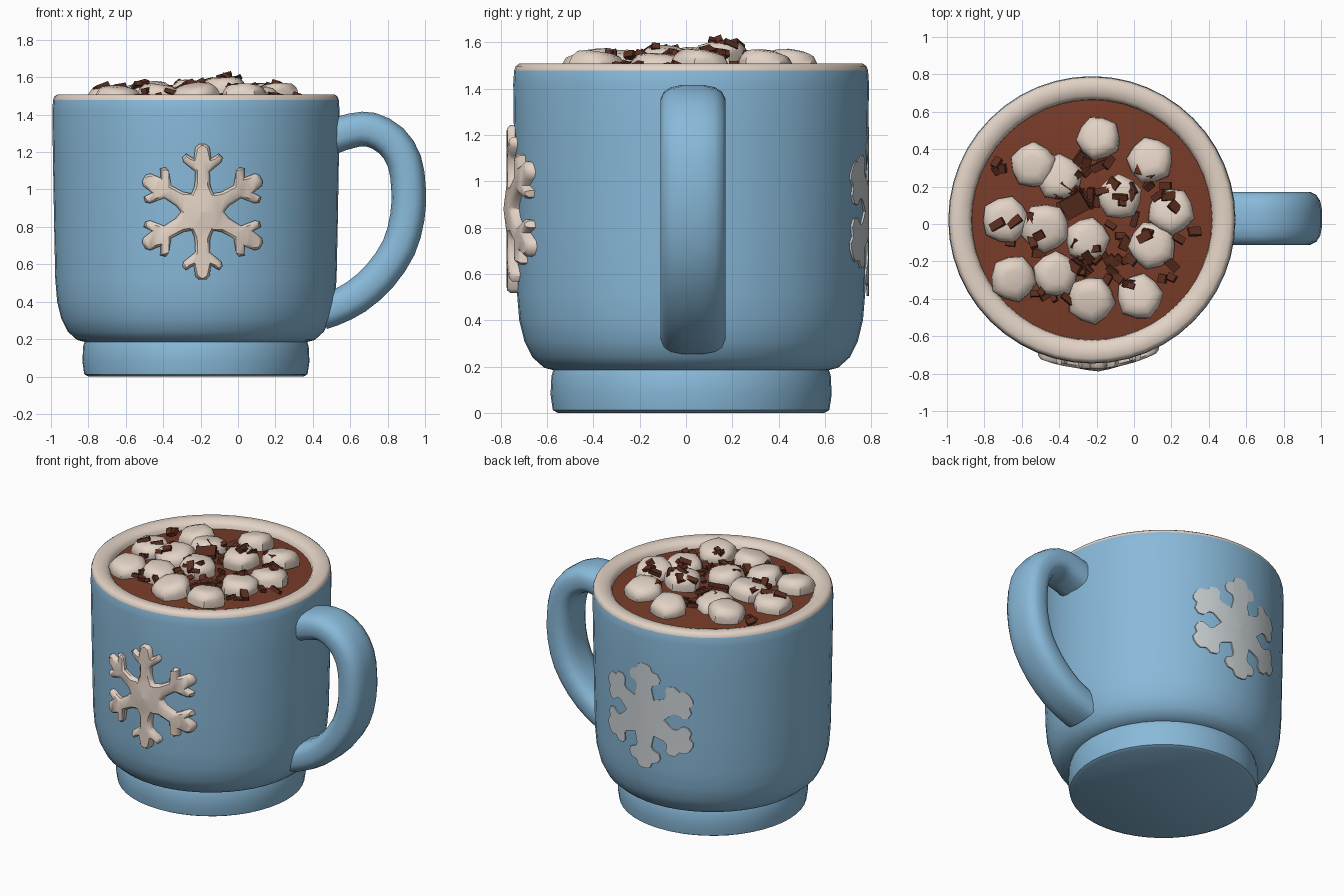
import bpy, bmesh, math, random
from mathutils import Vector, Matrix, Euler

if "Cube" in bpy.data.objects:
    bpy.data.objects.remove(bpy.data.objects["Cube"])

random.seed(7)
CX, CY = -0.225, 0.022      # axis of the cup
CHOC_Z = 1.455              # drink level at the wall


def material(name, rgb):
    m = bpy.data.materials.new(name)
    m.diffuse_color = (*rgb, 1)
    m.use_nodes = True
    m.node_tree.nodes["Principled BSDF"].inputs["Base Color"].default_value = m.diffuse_color
    return m


BLUE = material("glaze blue", (0.25, 0.49, 0.70))
CREAM = material("cream", (0.77, 0.65, 0.56))
PAINT = material("painted pale grey", (0.60, 0.64, 0.66))
COCOA = material("cocoa brown", (0.19, 0.045, 0.022))
CHIP = material("dark chocolate", (0.105, 0.027, 0.014))


def finish(bm, name, mats, angle=40):
    bmesh.ops.recalc_face_normals(bm, faces=bm.faces)
    me = bpy.data.meshes.new(name)
    bm.to_mesh(me)
    bm.free()
    ob = bpy.data.objects.new(name, me)
    bpy.context.collection.objects.link(ob)
    for m in mats:
        me.materials.append(m)
    bpy.ops.object.select_all(action='DESELECT')
    ob.select_set(True)
    bpy.context.view_layer.objects.active = ob
    bpy.ops.object.shade_smooth_by_angle(angle=math.radians(angle))
    return ob


def skin(bm, rings, mat=lambda i: 0):
    """Join equal-length closed loops of points into a tube."""
    loops = [[bm.verts.new(p) for p in ring] for ring in rings]
    n = len(loops[0])
    for i, (a, b) in enumerate(zip(loops, loops[1:])):
        for k in range(n):
            f = bm.faces.new((a[k], a[(k + 1) % n], b[(k + 1) % n], b[k]))
            f.material_index = mat(i)
    return loops


def lathe(name, profile, mats, mat=lambda i: 0, cap=(), seg=48):
    bm = bmesh.new()
    rings = [[(CX + r * math.cos(2 * math.pi * k / seg),
               CY + r * math.sin(2 * math.pi * k / seg), z) for k in range(seg)]
             for r, z in profile]
    loops = skin(bm, rings, mat)
    for c in cap:
        bm.faces.new(loops[c])
    return finish(bm, name, mats)


# Cup: foot, waist, body, then the cream rim rolling inwards
profile = [(0.575, 0.0), (0.597, 0.012), (0.607, 0.08), (0.603, 0.16), (0.595, 0.185),
           (0.635, 0.195), (0.685, 0.24), (0.72, 0.31), (0.742, 0.40), (0.752, 0.52),
           (0.758, 0.8), (0.765, 1.2), (0.768, 1.42), (0.764, 1.478),
           (0.757, 1.497), (0.742, 1.508), (0.70, 1.508), (0.665, 1.498),
           (0.645, 1.478), (0.638, 1.43)]
lathe("cup", profile, [BLUE, CREAM], lambda i: int(i >= 13), cap=(0,))

# Drink, slightly domed
lathe("drink", [(0.65, CHOC_Z), (0.5, CHOC_Z + 0.012), (0.25, CHOC_Z + 0.025),
                (0.02, CHOC_Z + 0.03)], [COCOA], cap=(3,))

# Handle: rounded cross-section swept along a smoothed path (x, z)
path = [(0.38, 1.23), (0.50, 1.28), (0.61, 1.315), (0.71, 1.32), (0.82, 1.26), (0.89, 1.15),
        (0.912, 1.0), (0.905, 0.85), (0.86, 0.69), (0.76, 0.54), (0.63, 0.425),
        (0.50, 0.36), (0.38, 0.32)]
pts = [Vector((x, 0.03, z)) for x, z in path]
rings = []
for i in range(1, len(pts) - 2):
    p0, p1, p2, p3 = pts[i - 1:i + 3]
    for t in (0, 0.5) if i < len(pts) - 3 else (0, 0.5, 1):
        c = 0.5 * (2 * p1 + (p2 - p0) * t + (2 * p0 - 5 * p1 + 4 * p2 - p3) * t * t
                   + (3 * p1 - p0 - 3 * p2 + p3) * t ** 3)
        d = ((p2 - p0) * (1 - t) + (p3 - p1) * t).normalized()
        side = d.cross(Vector((0, 1, 0)))
        ring = []
        for k in range(16):
            a = 2 * math.pi * (k + 0.5) / 16
            ca, sa = math.cos(a), math.sin(a)
            ring.append(c + Vector((0, 1, 0)) * 0.143 * math.copysign(abs(ca) ** 0.7, ca)
                        + side * 0.094 * math.copysign(abs(sa) ** 0.7, sa))
        rings.append(ring)
# run both ends straight into the wall
rings.insert(0, [p + Vector((-0.06, 0, -0.02)) for p in rings[0]])
rings.append([p + Vector((-0.06, 0, -0.02)) for p in rings[-1]])
bm = bmesh.new()
skin(bm, rings)
finish(bm, "handle", [BLUE])


# Snowflakes: one half-arm outline repeated six times, wrapped on the cup wall
def snowflake(name, half_arm, valley, centre, facing, height, mat, bevel=0.0, peak=0.0):
    bm = bmesh.new()
    for i in range(6):
        a = math.radians(90 + 60 * i)
        arm = [(r, -w) for r, w in half_arm] + [(r, w) for r, w in reversed(half_arm)]
        v = (valley * math.cos(math.pi / 6), valley * 0.5)
        outline = [(0, 0), (v[0], -v[1])] + arm + [v]
        bm.faces.new([bm.verts.new((r * math.cos(a) - w * math.sin(a),
                                    r * math.sin(a) + w * math.cos(a), 0))
                      for r, w in outline])
    bmesh.ops.remove_doubles(bm, verts=bm.verts, dist=0.0005)
    bmesh.ops.triangulate(bm, faces=bm.faces)
    for k in range(-5, 6):
        bmesh.ops.bisect_plane(bm, geom=bm.verts[:] + bm.edges[:] + bm.faces[:],
                               plane_co=(k * 0.06, 0, 0), plane_no=(1, 0, 0))
    bmesh.ops.recalc_face_normals(bm, faces=bm.faces)
    if bm.faces[:][0].normal.z < 0:
        bmesh.ops.reverse_faces(bm, faces=bm.faces)
    top = bm.faces[:]
    res = bmesh.ops.extrude_face_region(bm, geom=top)
    bmesh.ops.delete(bm, geom=top, context='FACES_ONLY')
    for g in res["geom"]:
        if isinstance(g, bmesh.types.BMVert):
            g.co.z = height
    if bevel:
        front = [g for g in res["geom"] if isinstance(g, bmesh.types.BMFace)]
        bmesh.ops.inset_region(bm, faces=front, thickness=bevel, depth=0)
        for v in {v for f in front for v in f.verts}:
            v.co.z = height + bevel + peak * max(0, 1 - v.co.xy.length / 0.12)
    for v in bm.verts:
        u, w, h = v.co
        if h == 0:
            h = -0.03 if bevel else -0.002
        wall = math.sqrt(0.76 ** 2 - (centre[0] + u - CX) ** 2)
        v.co = (centre[0] + u, CY + facing * (wall + h), centre[1] + w)
    finish(bm, name, [mat], 45)


snowflake("raised_snowflake",
          [(0.14, 0.042), (0.215, 0.038), (0.265, 0.10), (0.29, 0.108), (0.312, 0.088),
           (0.285, 0.046), (0.345, 0.038), (0.362, 0.018)],
          0.115, (-0.19, 0.88), -1, 0.022, CREAM, bevel=0.014, peak=0.015)
snowflake("painted_snowflake",
          [(0.20, 0.055), (0.225, 0.065), (0.245, 0.11), (0.275, 0.12), (0.31, 0.10),
           (0.32, 0.06), (0.355, 0.045), (0.365, 0.02)],
          0.145, (-0.225, 0.87), 1, 0.007, PAINT)

# Marshmallows: soft tilted drums (x, y, top height)
mallows = [(-.55, .31, 1.56), (-.40, .26, 1.55), (-.20, .47, 1.56), (.08, .35, 1.56),
           (-.69, .02, 1.55), (-.48, -.03, 1.57), (-.24, -.08, 1.58), (-.08, .14, 1.60),
           (.19, .08, 1.56), (.10, -.11, 1.55), (-.64, -.30, 1.55), (-.41, -.27, 1.56),
           (-.24, -.42, 1.56), (.03, -.38, 1.56)]
for n, (x, y, top) in enumerate(mallows):
    bm = bmesh.new()
    R = random.uniform(0.112, 0.126)
    spin = random.random() * 6
    drum = [(1.0, -0.10), (1.03, -0.06), (0.97, -0.035), (0.80, -0.010), (0.45, 0.0)]
    rings = []
    for s, dz in drum:
        rings.append([(R * s * math.cos(spin + k * math.pi / 5) * (1.06 if k % 2 else 0.96),
                       R * s * math.sin(spin + k * math.pi / 5) * (1.06 if k % 2 else 0.96),
                       dz) for k in range(10)])
    loops = skin(bm, rings)
    bm.faces.new(loops[0])
    bm.faces.new(loops[-1])
    tilt = Euler((random.uniform(-.2, .2), random.uniform(-.2, .2), 0)).to_matrix().to_4x4()
    bm.transform(Matrix.Translation((x, y, top)) @ tilt)
    finish(bm, f"marshmallow_{n + 1}", [CREAM], 50)

# Chocolate shavings: little blocks clustered on the drink and marshmallows
clusters = [(-.22, -.22, 16, .09), (-.30, .12, 12, .07), (-.20, .30, 9, .06),
            (-.05, -.12, 7, .09), (-.48, -.38, 4, .05), (-.64, .0, 4, .06),
            (-.50, -.05, 3, .05), (-.05, .14, 5, .06), (.16, .12, 4, .05),
            (.20, -.24, 3, .04), (-.72, .28, 3, .04), (.30, -.05, 2, .04),
            (.05, .26, 3, .04), (-.10, -.30, 5, .06)]
bm = bmesh.new()
for cx, cy, count, spread in clusters:
    for _ in range(count):
        x, y = random.gauss(cx, spread * 0.8), random.gauss(cy, spread * 0.8)
        z = CHOC_Z + 0.04
        for mx, my, top in mallows:
            d = math.hypot(x - mx, y - my)
            if d < 0.12:
                z = max(z, top - 0.045 * (d / 0.12) ** 2 + 0.006)
        rot = Euler((random.uniform(-.5, .5), random.uniform(-.5, .5),
                     random.uniform(0, 6.3))).to_matrix().to_4x4()
        size = Matrix.Diagonal((random.uniform(.045, .085), random.uniform(.03, .05),
                                random.uniform(.018, .03), 1))
        bmesh.ops.create_cube(bm, size=1, matrix=Matrix.Translation((x, y, z)) @ rot @ size)
# one larger piece in the middle
bmesh.ops.create_cube(bm, size=1, matrix=Matrix.Translation((-.32, .10, 1.53))
                      @ Euler((.2, -.15, .5)).to_matrix().to_4x4()
                      @ Matrix.Diagonal((.13, .11, .03, 1)))
finish(bm, "chocolate_shavings", [CHIP], 30)
